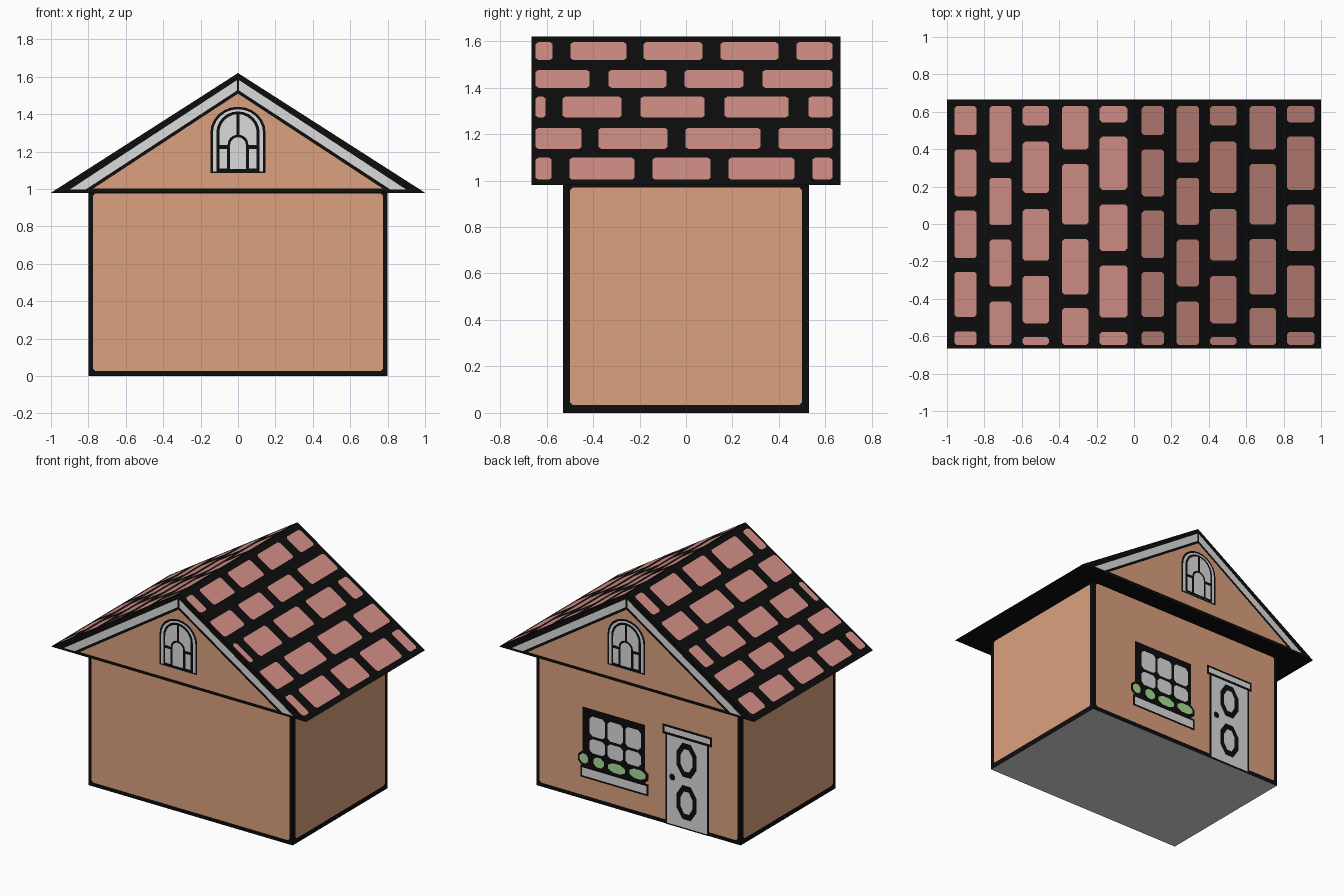
import bpy, bmesh, math
from mathutils import Vector

if "Cube" in bpy.data.objects:
    bpy.data.objects.remove(bpy.data.objects["Cube"])

def material(name, rgb):
    m = bpy.data.materials.new(name)
    m.diffuse_color = (*rgb, 1)
    m.use_nodes = True
    m.node_tree.nodes["Principled BSDF"].inputs["Base Color"].default_value = m.diffuse_color
    return m

BLACK = material("black outline", (0.004, 0.004, 0.004))
WHITE = material("off white", (0.71, 0.71, 0.71))
PEACH = material("peach wall", (0.71, 0.355, 0.21))
BRICK = material("pink shingle", (0.66, 0.28, 0.245))
GREEN = material("leaf green", (0.40, 0.72, 0.30))

WX, WY = 0.80, 0.53               # wall half sizes
RY, EAVE, RIDGE = 0.665, 0.98, 1.62
SLOPE = RIDGE - EAVE              # eaves are at x = +-1
STEP = 0.0015                     # height of one paint layer

def new_object(name, bm, mats):
    me = bpy.data.meshes.new(name)
    bm.to_mesh(me)
    bm.free()
    for m in mats:
        me.materials.append(m)
    ob = bpy.data.objects.new(name, me)
    bpy.context.collection.objects.link(ob)
    return ob

def plates(name, mat, surface, polys, layer):
    """Thin painted plates lying on a surface (place function, outward normal)."""
    place, normal = surface
    bm = bmesh.new()
    for poly in polys:
        f = bm.faces.new([bm.verts.new(place(u, v) + normal * STEP * layer) for u, v in poly])
        f.normal_update()
        if f.normal.dot(normal) < 0:
            f.normal_flip()
    new_object(name, bm, [mat])

def facing_y(y):
    return (lambda u, v: Vector((u, y, v))), Vector((0, math.copysign(1, y), 0))

def facing_x(x):
    return (lambda u, v: Vector((x, u, v))), Vector((math.copysign(1, x), 0, 0))

def roof_side(s):
    return (lambda u, v: Vector((u, v, RIDGE - SLOPE * abs(u)))), Vector((s * SLOPE, 0, 1)).normalized()

def rect(u0, u1, v0, v1):
    return [(u0, v0), (u1, v0), (u1, v1), (u0, v1)]

def rounded(u0, u1, v0, v1, c=0.012):
    return [(u0 + c, v0), (u1 - c, v0), (u1, v0 + c), (u1, v1 - c),
            (u1 - c, v1), (u0 + c, v1), (u0, v1 - c), (u0, v0 + c)]

def oval(cu, cv, ru, rv, n=8):
    return [(cu + ru * math.cos((i + 0.5) * math.tau / n),
             cv + rv * math.sin((i + 0.5) * math.tau / n)) for i in range(n)]

def arch(w, v0, spring, rise, n=12):
    return [(-w, v0), (w, v0)] + [(w * math.cos(i * math.pi / n), spring + rise * math.sin(i * math.pi / n))
                                  for i in range(n + 1)]

def mirrored(poly):
    return [poly, [(-u, v) for u, v in poly]]

# wall block: black with a pale underside
bm = bmesh.new()
bmesh.ops.create_cube(bm, size=1)
for v in bm.verts:
    v.co = (v.co.x * 2 * WX, v.co.y * 2 * WY, (v.co.z + 0.5) * EAVE)
bm.normal_update()
for f in bm.faces:
    f.material_index = 1 if f.normal.z < -0.5 else 0
new_object("wall_block", bm, [BLACK, WHITE])

# roof prism
bm = bmesh.new()
ends = [[bm.verts.new((x, y, z)) for x, z in ((-1, EAVE), (1, EAVE), (0, RIDGE))] for y in (-RY, RY)]
bm.faces.new(ends[0])
bm.faces.new(ends[1][::-1])
for i in range(3):
    j = (i + 1) % 3
    bm.faces.new([ends[0][j], ends[0][i], ends[1][i], ends[1][j]])
bmesh.ops.recalc_face_normals(bm, faces=bm.faces)
new_object("roof", bm, [BLACK])

# wall panels inside the black corner lines
for s, side in ((-1, "front"), (1, "back")):
    plates(side + "_wall", PEACH, facing_y(s * WY), [rounded(-0.775, 0.775, 0.028, 0.975)], 1)
for s, side in ((-1, "left"), (1, "right")):
    plates(side + "_wall", PEACH, facing_x(s * WX), [rounded(-0.5, 0.5, 0.035, 0.97)], 1)

# gables with trim and arched window
for s, side in ((-1, "front"), (1, "back")):
    g = facing_y(s * RY)
    plates(side + "_gable", PEACH, g, [[(-0.775, 1.002), (0.775, 1.002), (0, 1.51)]], 1)
    plates(side + "_gable_trim", WHITE, g,
           mirrored([(0.006, 1.582), (0.9, 0.997), (0.815, 0.997), (0.006, 1.526)]), 1)
    plates(side + "_gable_window_outline", BLACK, g, [arch(0.148, 1.085, 1.30, 0.14)], 2)
    plates(side + "_gable_window_frame", WHITE, g, [arch(0.134, 1.095, 1.30, 0.127)], 3)
    plates(side + "_gable_window_gap", BLACK, g, [arch(0.116, 1.095, 1.30, 0.115)], 4)
    quarter = [(0.009, 1.235), (0.1, 1.235)] + [
        (max(0.009, 0.1 * math.cos(a * math.pi / 12)), 1.30 + 0.1 * math.sin(a * math.pi / 12)) for a in range(6)
    ] + [(0.009, 1.40)]
    plates(side + "_gable_window_panes", WHITE, g,
           mirrored(quarter) + mirrored(rect(0.058, 0.1, 1.11, 1.215)), 5)
    plates(side + "_gable_window_mullion", BLACK, g, [arch(0.055, 1.1, 1.24, 0.05)], 5.5)
    plates(side + "_gable_window_centre", WHITE, g, [arch(0.042, 1.108, 1.235, 0.042)], 6)

# roof shingles: x range of each row, then y ranges; left slope repeats them shifted by -1
ROWS = [
    (0.04, 0.16, [-.647, -.574, -.497, -.256, -.183, .071, .148, .398, .475, .63]),
    (0.227, 0.347, [-.647, -.415, -.333, -.084, -.006, .247, .329, .63]),
    (0.406, 0.547, [-.647, -.604, -.531, -.277, -.196, .08, .166, .441, .527, .63]),
    (0.616, 0.758, [-.647, -.449, -.376, -.08, -.002, .32, .398, .63]),
    (0.817, 0.965, [-.647, -.578, -.501, -.222, -.144, .105, .183, .467, .544, .63]),
]
for s, side, shift in ((1, "right", 0), (-1, "left", -1)):
    bricks = [rounded(x0 + shift, x1 + shift, y0, y1)
              for x0, x1, ys in ROWS for y0, y1 in zip(ys[::2], ys[1::2])]
    plates(side + "_shingles", BRICK, roof_side(s), bricks, 1)

# back door
B = facing_y(WY)
plates("door_outline", BLACK, B, [rect(-0.555, -0.212, 0, 0.65), rect(-0.578, -0.19, 0.635, 0.705)], 2)
plates("door", WHITE, B, [rect(-0.54, -0.227, 0.01, 0.635), rect(-0.562, -0.206, 0.653, 0.69)], 3)
for cz, part in ((0.19, "lower"), (0.49, "upper")):
    plates(part + "_door_panel_line", BLACK, B, [oval(-0.38, cz, 0.085, 0.13)], 4)
    plates(part + "_door_panel", WHITE, B, [oval(-0.38, cz, 0.05, 0.085)], 5)
plates("door_knob", BLACK, B, [oval(-0.268, 0.345, 0.024, 0.024)], 4)

# back window with sill and plants
plates("window_frame", BLACK, B, [rect(-0.05, 0.44, 0.22, 0.655), rect(-0.08, 0.455, 0.155, 0.24)]
       + [oval(0.42, 0.29, 0.06, 0.055), oval(-0.02, 0.29, 0.065, 0.055)], 2)
plates("window_panes", WHITE, B, [rounded(u, u + 0.122, v, v + h, 0.02)
                                  for u in (-0.02, 0.12, 0.26) for v, h in ((0.465, 0.14), (0.345, 0.1))], 3)
plates("window_sill", WHITE, B, [rect(-0.065, 0.44, 0.168, 0.225)], 3)
plates("window_plants", GREEN, B, [oval(0.425, 0.292, 0.036, 0.036), oval(0.31, 0.29, 0.045, 0.038),
                                   oval(0.17, 0.285, 0.073, 0.036), oval(0.005, 0.292, 0.07, 0.036)], 4)
